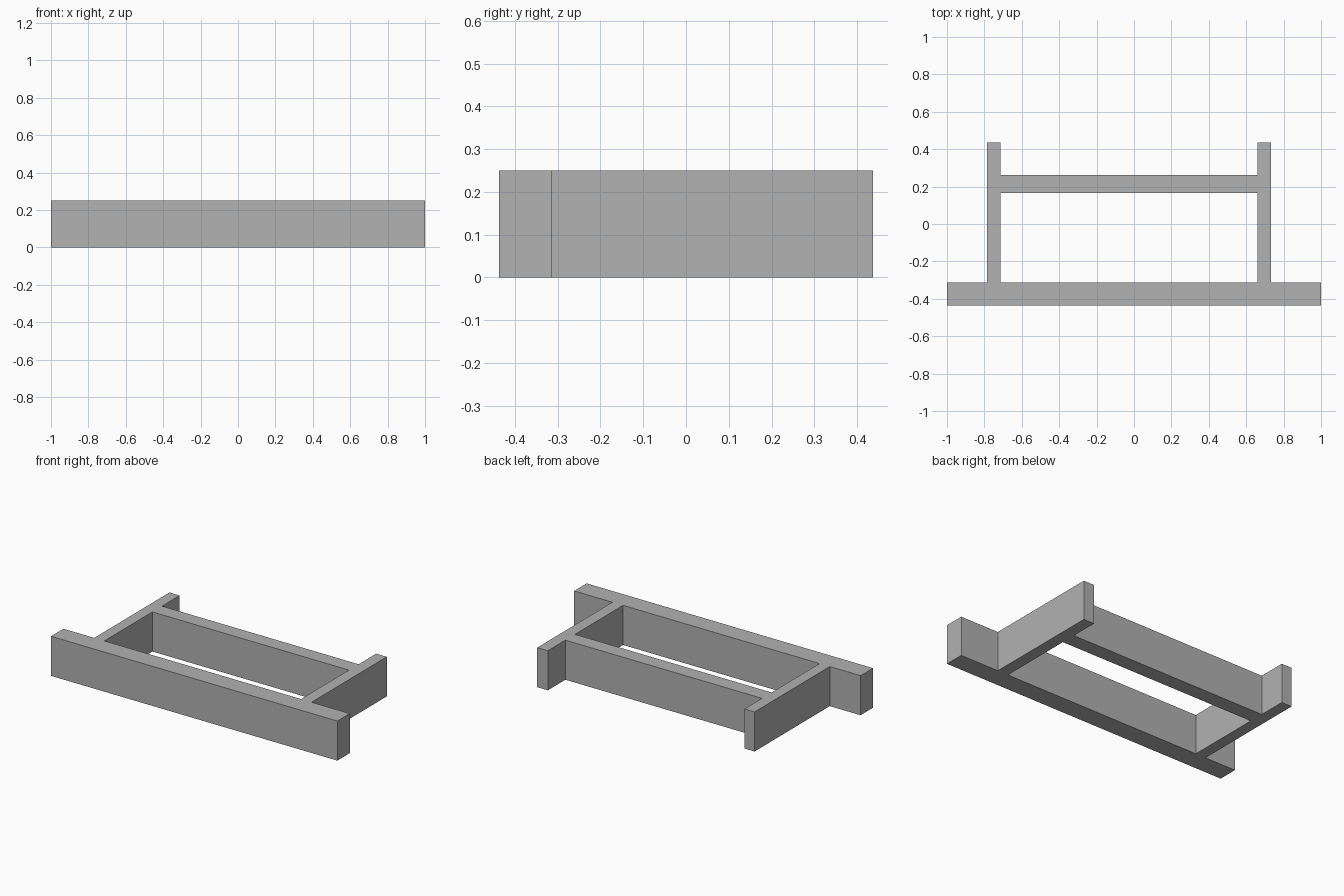
import bpy
import bmesh

cube = bpy.data.objects.get("Cube")
if cube:
    bpy.data.objects.remove(cube, do_unlink=True)

HEIGHT = 0.25

# Grid lines of the plan, and which cells are solid (front row first)
xs = [-1, -0.785, -0.714, 0.659, 0.733, 1]
ys = [-0.437, -0.313, 0.166, 0.262, 0.437]
plan = ["#####",
        ".#.#.",
        ".###.",
        ".#.#."]

# Plain grey material
grey = bpy.data.materials.new("plain_grey")
grey.use_nodes = True
colour = (0.445, 0.445, 0.445, 1)
grey.diffuse_color = colour
grey.node_tree.nodes["Principled BSDF"].inputs["Base Color"].default_value = colour

# Footprint: one welded sheet of the front beam, two side rails and rear crossbar
bm = bmesh.new()
for j, row in enumerate(plan):
    for i, cell in enumerate(row):
        if cell == "#":
            corners = [(xs[i], ys[j]), (xs[i + 1], ys[j]),
                       (xs[i + 1], ys[j + 1]), (xs[i], ys[j + 1])]
            bm.faces.new([bm.verts.new((x, y, 0)) for x, y in corners])
bmesh.ops.remove_doubles(bm, verts=bm.verts, dist=0.0001)

# Raise the footprint into a closed solid
raised = bmesh.ops.extrude_face_region(bm, geom=bm.faces[:], use_keep_orig=True)
top = [g for g in raised["geom"] if isinstance(g, bmesh.types.BMVert)]
bmesh.ops.translate(bm, verts=top, vec=(0, 0, HEIGHT))
bmesh.ops.recalc_face_normals(bm, faces=bm.faces)

mesh = bpy.data.meshes.new("beam_frame")
bm.to_mesh(mesh)
bm.free()
mesh.materials.append(grey)
frame = bpy.data.objects.new("beam_frame", mesh)
bpy.context.collection.objects.link(frame)
